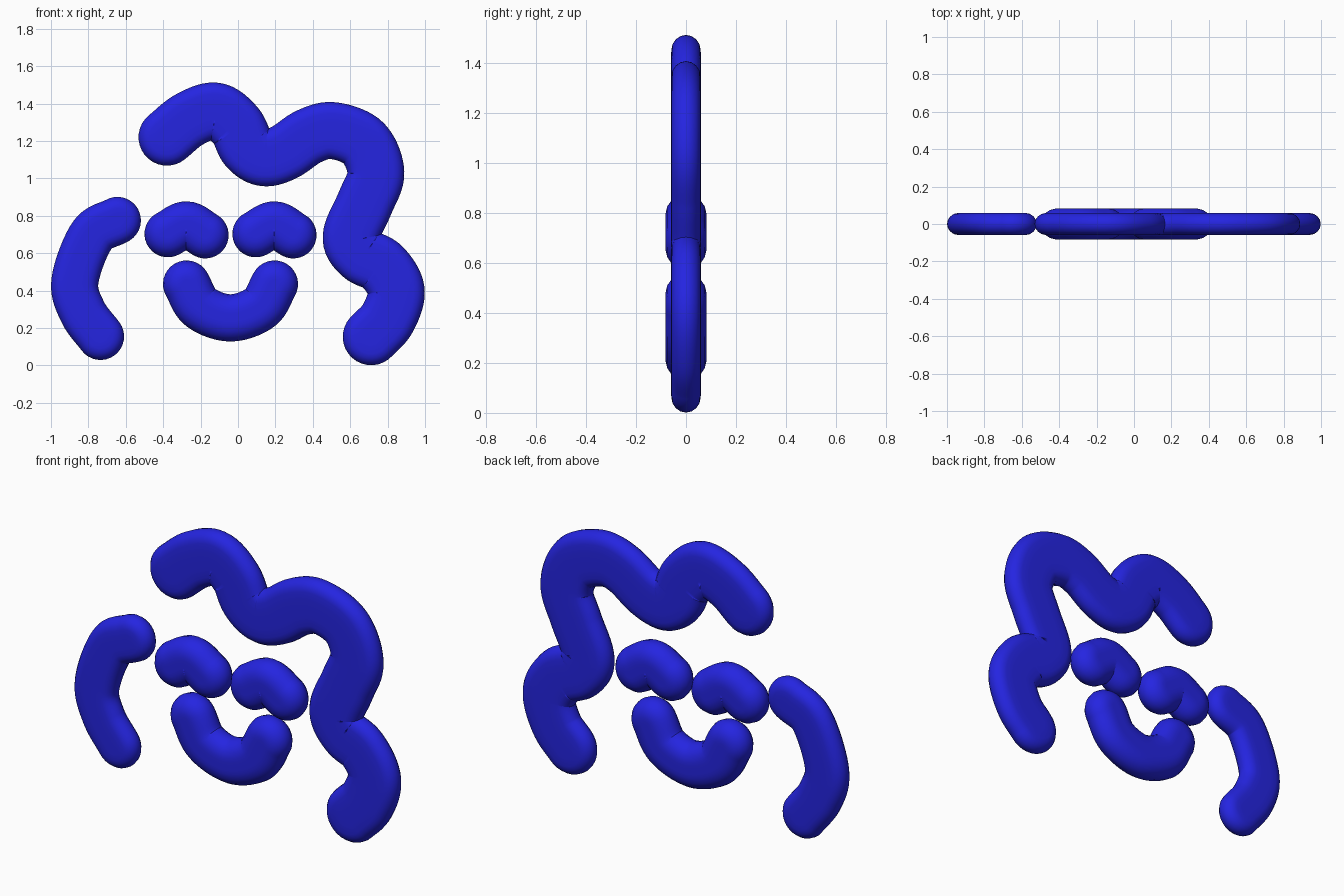
import bpy, bmesh, math
from mathutils import Vector

cube = bpy.data.objects.get("Cube")
if cube:
    bpy.data.objects.remove(cube, do_unlink=True)

blue = bpy.data.materials.new("royal_blue")
blue.use_nodes = True
blue.diffuse_color = (0.018, 0.018, 0.75, 1)
bsdf = blue.node_tree.nodes["Principled BSDF"]
bsdf.inputs["Base Color"].default_value = blue.diffuse_color
bsdf.inputs["Roughness"].default_value = 0.5


def smooth_path(points, steps=10):
    """Catmull-Rom samples in the x/z plane, as (position, tangent) pairs."""
    p = [Vector((x, 0, z)) for x, z in points]
    p = [2 * p[0] - p[1]] + p + [2 * p[-1] - p[-2]]
    out = []
    for i in range(1, len(p) - 2):
        a, b, c, d = p[i - 1:i + 3]
        k1, k2, k3 = c - a, 2 * a - 5 * b + 4 * c - d, 3 * b - a - 3 * c + d
        last = i == len(p) - 3
        for s in range(steps + last):
            t = s / steps
            pos = b + (k1 * t + k2 * t * t + k3 * t ** 3) / 2
            out.append((pos, (k1 + 2 * k2 * t + 3 * k3 * t * t).normalized()))
    return out


def half_section(radius, depth, steps=8):
    """Rounded edge with a nearly flat, faintly crowned face: (width, y) pairs."""
    core = radius - depth
    pts = [(0, depth), (core / 2, depth)]
    for i in range(steps + 1):
        a = math.pi / 2 - math.pi * i / steps
        pts.append((core + depth * math.cos(a), depth * math.sin(a)))
    pts += [(core / 2, -depth), (0, -depth)]
    return [(u, y * (1 - 0.05 * (u / radius) ** 2)) for u, y in pts]


def skin(bm, rings, closed):
    """Join successive rings of positions with quads."""
    rows = [[bm.verts.new(co) for co in ring] for ring in rings]
    n = len(rows[0])
    for r0, r1 in zip(rows, rows[1:]):
        for j in range(n if closed else n - 1):
            k = (j + 1) % n
            bm.faces.new((r0[j], r0[k], r1[k], r1[j]))


def tube(name, points, radius, depth):
    bm = bmesh.new()
    path = smooth_path(points)
    half = half_section(radius, depth)
    full = half + [(-u, y) for u, y in reversed(half[1:-1])]
    # Swept body
    rings = []
    for pos, tan in path:
        side = Vector((-tan.z, 0, tan.x))
        rings.append([pos + side * u + Vector((0, y, 0)) for u, y in full])
    skin(bm, rings, True)
    # Rounded ends, turned about the depth axis
    for (pos, tan), sign in ((path[0], -1), (path[-1], 1)):
        side = Vector((-tan.z, 0, tan.x))
        rings = []
        for i in range(17):
            a = math.pi * i / 16
            out = side * math.cos(a) + tan * sign * math.sin(a)
            rings.append([pos + out * u + Vector((0, y, 0)) for u, y in half])
        skin(bm, rings, False)
    bmesh.ops.remove_doubles(bm, verts=bm.verts, dist=0.0002)
    bmesh.ops.recalc_face_normals(bm, faces=bm.faces)
    for f in bm.faces:
        f.smooth = True
    mesh = bpy.data.meshes.new(name)
    bm.to_mesh(mesh)
    bm.free()
    mesh.materials.append(blue)
    obj = bpy.data.objects.new(name, mesh)
    bpy.context.collection.objects.link(obj)
    return obj


# Wavy hair running over the top and down the left side
tube("hair", [(-0.38, 1.22), (-0.26, 1.315), (-0.12, 1.36), (-0.01, 1.28),
              (0.05, 1.165), (0.14, 1.11), (0.25, 1.14), (0.38, 1.225),
              (0.51, 1.255), (0.67, 1.19), (0.737, 1.03), (0.68, 0.87),
              (0.605, 0.69), (0.66, 0.59), (0.77, 0.53), (0.846, 0.4),
              (0.80, 0.25), (0.712, 0.153)], 0.152, 0.06)

# Curved side of the face
tube("cheek", [(-0.645, 0.775), (-0.78, 0.695), (-0.872, 0.45),
               (-0.83, 0.285), (-0.735, 0.155)], 0.126, 0.06)

# Arched eyes
for name, x in (("right_eye", -0.275), ("left_eye", 0.195)):
    tube(name, [(x - 0.1, 0.703), (x, 0.752), (x + 0.1, 0.697)], 0.125, 0.083)

# Smiling mouth
tube("mouth", [(-0.275, 0.435), (-0.2, 0.31), (-0.04, 0.254),
               (0.12, 0.31), (0.195, 0.435)], 0.126, 0.083)
